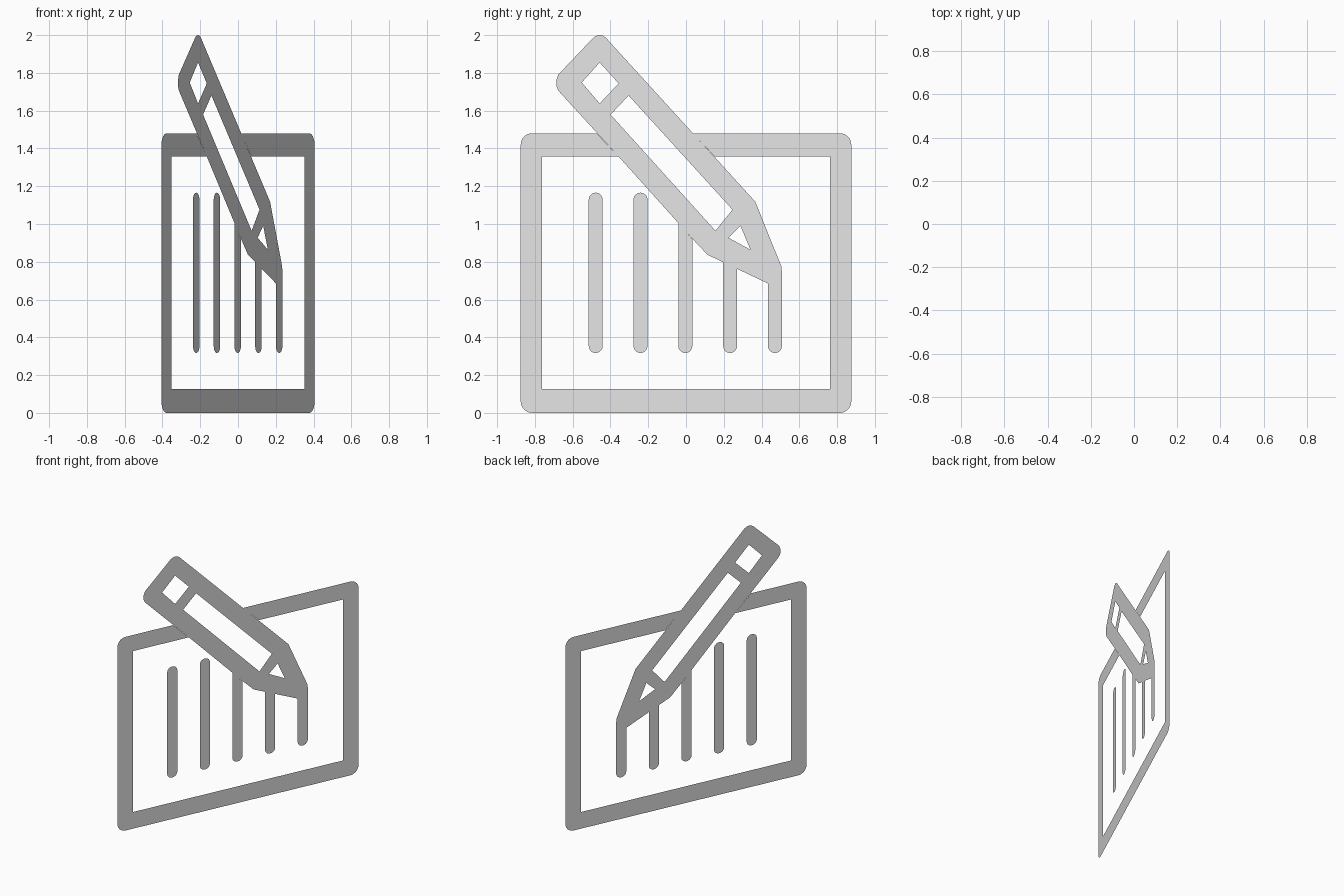
import bpy, bmesh, math
from mathutils import Vector

if "Cube" in bpy.data.objects:
    bpy.data.objects.remove(bpy.data.objects["Cube"])

SLOPE = 0.463                       # the flat icon stands in the plane x = SLOPE * y
NORMAL = Vector((1, -SLOPE, 0)).normalized()

grey = bpy.data.materials.new("plain grey")
grey.diffuse_color = (0.8, 0.8, 0.8, 1)
grey.use_nodes = True
grey.node_tree.nodes["Principled BSDF"].inputs["Base Color"].default_value = grey.diffuse_color


def sheet(name, *loops):
    """Fill an outline (and any holes) given as (y, z) points."""
    bm = bmesh.new()
    for loop in loops:
        vs = [bm.verts.new((SLOPE * u, u, z)) for u, z in loop]
        for i, v in enumerate(vs):
            bm.edges.new((v, vs[(i + 1) % len(vs)]))
    bmesh.ops.triangle_fill(bm, use_beauty=True, edges=bm.edges[:], normal=NORMAL)
    for f in bm.faces:
        f.normal_update()
        if f.normal.dot(NORMAL) < 0:
            f.normal_flip()
    me = bpy.data.meshes.new(name)
    bm.to_mesh(me)
    bm.free()
    me.materials.append(grey)
    ob = bpy.data.objects.new(name, me)
    bpy.context.collection.objects.link(ob)
    return ob


def arc(u, z, r, start, end, n=8, rz=None):
    rz = rz or r
    return [(u + r * math.cos(math.radians(start + (end - start) * i / n)),
             z + rz * math.sin(math.radians(start + (end - start) * i / n)))
            for i in range(n + 1)]


# Board border, open at the top where the pencil crosses it
W, H, R = 0.875, 1.48, 0.06
border = [(-0.473, H)]
border += arc(-W + R, H - R, R, 90, 180)
border += arc(-W + R, R, R, 180, 270)
border += arc(W - R, R, R, 270, 360)
border += arc(W - R, H - R, R, 0, 90)
border += [(0.036, H), (0.152, 1.357), (0.762, 1.357), (0.762, 0.127),
           (-0.762, 0.127), (-0.762, 1.357), (-0.357, 1.357)]
sheet("board_border", border)

# Pencil outline with eraser, body and tip windows
outline = [(-0.457, 2.0), (-0.44, 1.997), (-0.425, 1.987), (0.367, 1.118),
           (0.505, 0.775), (0.508, 0.742), (0.436, 0.684), (0.114, 0.837),
           (0.034, 0.922), (-0.357, 1.357), (-0.676, 1.706), (-0.686, 1.73),
           (-0.687, 1.76), (-0.677, 1.79), (-0.489, 1.988), (-0.474, 1.997)]
eraser = [(-0.457, 1.855), (-0.357, 1.744), (-0.457, 1.638), (-0.552, 1.749)]
body = [(-0.304, 1.680), (0.246, 1.076), (0.156, 0.964), (-0.399, 1.579)]
tip = [(0.288, 0.991), (0.341, 0.864), (0.225, 0.927)]
sheet("pencil", outline, eraser, body, tip)

# Five upright bars: two rounded on top, three ending at the pencil edge
BR = 0.037
tops = [None, None, (1.009, 0.920), (0.798, 0.763), (0.684, 0.742)]
for i, top in enumerate(tops):
    u = -0.478 + 0.2372 * i
    pts = arc(u, 0.317 + BR, BR, 180, 360, 10)
    if top:
        pts += [(u + BR, top[1]), (u - BR, top[0])]
    else:
        pts += arc(u, 1.166 - BR, BR, 0, 180, 10)
    sheet(f"bar_{i + 1}", pts)
